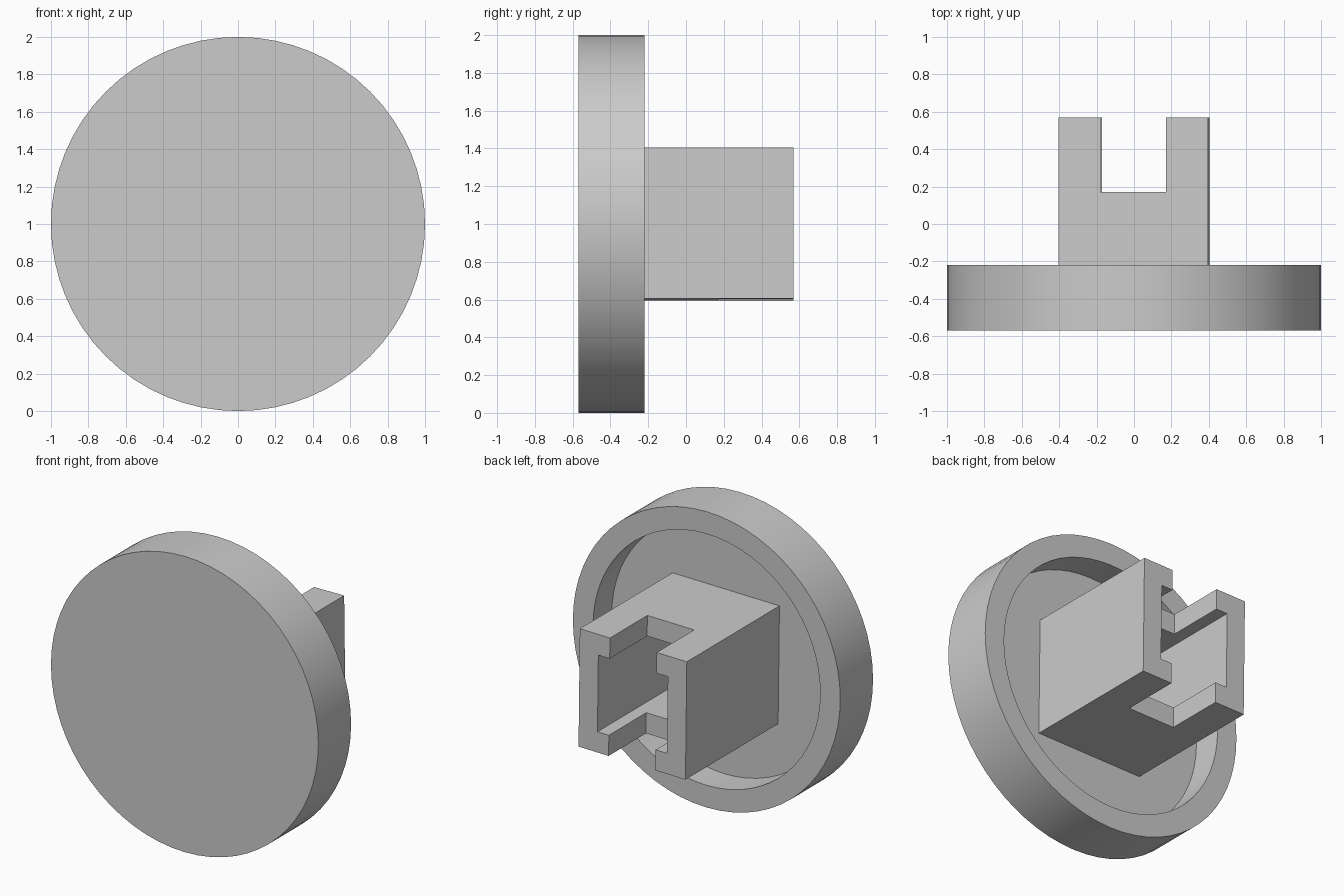
import bpy
import bmesh
import math
from mathutils import Matrix, Vector

cube = bpy.data.objects.get("Cube")
if cube:
    bpy.data.objects.remove(cube, do_unlink=True)

grey = bpy.data.materials.new("plain grey")
grey.use_nodes = True
GREY = (0.6, 0.6, 0.6, 1)
grey.diffuse_color = GREY
grey.node_tree.nodes["Principled BSDF"].inputs["Base Color"].default_value = GREY

MID = 1.0       # height of the axis
FLOOR = -0.42   # bottom of the recess
BACK = 0.57     # open end of the socket
TILT = -0.0125  # slight turn of the socket about its axis


def add_object(name, bm):
    bmesh.ops.recalc_face_normals(bm, faces=bm.faces)
    mesh = bpy.data.meshes.new(name)
    bm.to_mesh(mesh)
    bm.free()
    mesh.materials.append(grey)
    obj = bpy.data.objects.new(name, mesh)
    bpy.context.collection.objects.link(obj)
    obj.location.z = MID
    return obj


def add_box(name, width, y0, y1, height):
    bm = bmesh.new()
    bmesh.ops.create_cube(bm, size=1)
    bmesh.ops.scale(bm, vec=Vector((width, y1 - y0, height)), verts=bm.verts)
    bmesh.ops.translate(bm, vec=Vector((0, (y0 + y1) / 2, 0)), verts=bm.verts)
    obj = add_object(name, bm)
    obj.rotation_euler.y = TILT
    return obj


# Round cap with a recessed back, turned from a (radius, y) profile
bm = bmesh.new()
profile = [(0, -0.57), (1, -0.57), (1, -0.22), (0.85, -0.22), (0.85, FLOOR), (0, FLOOR)]
verts = [bm.verts.new((r, y, 0)) for r, y in profile]
edges = [bm.edges.new(pair) for pair in zip(verts, verts[1:])]
bmesh.ops.spin(bm, geom=verts + edges, cent=(0, 0, 0), axis=(0, 1, 0),
               angle=math.tau, steps=64, use_merge=True)
bmesh.ops.remove_doubles(bm, verts=bm.verts, dist=0.0001)
cap = add_object("round_cap", bm)
bpy.context.view_layer.objects.active = cap
cap.select_set(True)
bpy.ops.object.shade_smooth_by_angle(angle=math.radians(30))

# Square socket: a hollow tube with a slot through its top and bottom walls
socket = add_box("square_socket", 0.8, FLOOR, BACK, 0.8)
cutters = [
    add_box("bore_cutter", 0.52, FLOOR - 0.1, BACK + 0.1, 0.52),
    add_box("slot_cutter", 0.35, 0.17, BACK + 0.2, 1.2),
]
for cutter in cutters:
    cut = socket.modifiers.new(cutter.name, 'BOOLEAN')
    cut.operation = 'DIFFERENCE'
    cut.solver = 'EXACT'
    cut.object = cutter
    cutter.hide_render = True
    cutter.hide_viewport = True
    cutter.display_type = 'WIRE'
